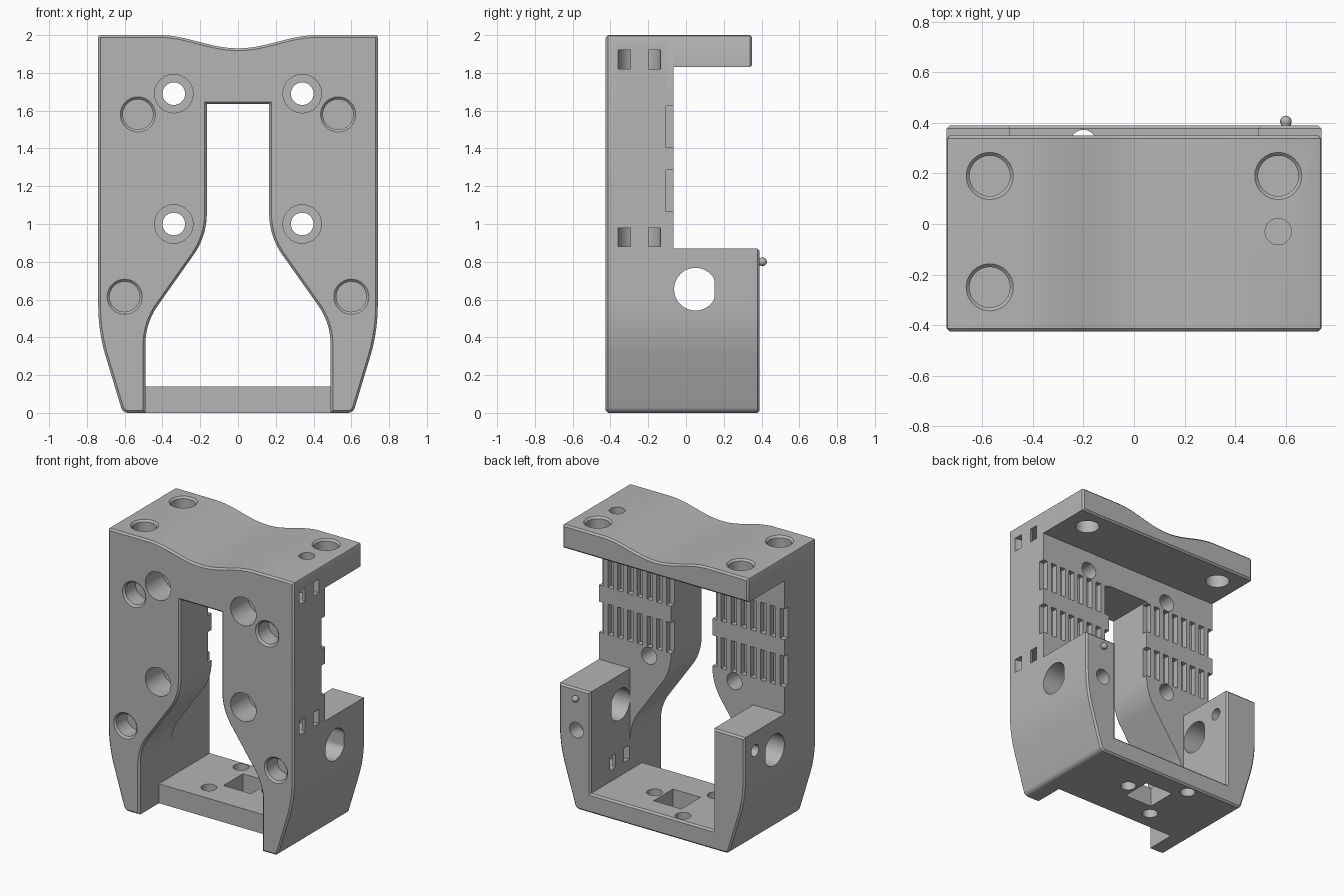
import bpy, bmesh, math
from mathutils import Vector, Matrix

if "Cube" in bpy.data.objects:
    bpy.data.objects.remove(bpy.data.objects["Cube"], do_unlink=True)

grey = bpy.data.materials.new("plain_grey")
grey.use_nodes = True
grey.diffuse_color = (0.46, 0.46, 0.46, 1)
grey.node_tree.nodes["Principled BSDF"].inputs["Base Color"].default_value = (0.46, 0.46, 0.46, 1)

FRONT, JOINT, BACK, LEDGE = -0.425, -0.065, 0.39, 0.35


def make_object(name, bm):
    bmesh.ops.recalc_face_normals(bm, faces=bm.faces)
    mesh = bpy.data.meshes.new(name)
    bm.to_mesh(mesh)
    bm.free()
    mesh.materials.append(grey)
    obj = bpy.data.objects.new(name, mesh)
    bpy.context.scene.collection.objects.link(obj)
    return obj


def fillet(points, steps=10):
    """Round the corners of an open line; each point is (x, z, radius)."""
    out = []
    for i, (x, z, r) in enumerate(points):
        p = Vector((x, z))
        if not r:
            out.append(p)
            continue
        a = (Vector(points[i - 1][:2]) - p).normalized()
        b = (Vector(points[i + 1][:2]) - p).normalized()
        half = a.angle(b) / 2
        centre = p + (a + b).normalized() * (r / math.sin(half))
        start = p + a * (r / math.tan(half)) - centre
        end = p + b * (r / math.tan(half)) - centre
        turn = start.angle(end)
        for k in range(steps + 1):
            f = k / steps
            out.append(centre + (start * math.sin((1 - f) * turn) + end * math.sin(f * turn)) / math.sin(turn))
    return out


def mirrored(half):
    """Close a right half that runs from the bottom or inside round to the other end."""
    return half + [Vector((-p.x, p.y)) for p in reversed(half)]


def prism(name, outline, y0, y1, chamfer_at=None):
    bm = bmesh.new()
    cap = bm.faces.new([bm.verts.new((p.x, y0, p.y)) for p in outline])
    ext = bmesh.ops.extrude_face_region(bm, geom=[cap])
    verts = [g for g in ext["geom"] if isinstance(g, bmesh.types.BMVert)]
    bmesh.ops.translate(bm, verts=verts, vec=(0, y1 - y0, 0))
    if not cap.is_valid or len(bm.faces) < len(outline) + 2:
        bm.faces.new([v for v in bm.verts if abs(v.co.y - y0) < 1e-6])
    bmesh.ops.recalc_face_normals(bm, faces=bm.faces)
    if chamfer_at is not None:
        rim = [e for e in bm.edges if all(abs(v.co.y - chamfer_at) < 1e-6 for v in e.verts)]
        bmesh.ops.bevel(bm, geom=rim, offset=0.012, segments=1, affect='EDGES', profile=0.5)
    return make_object(name, bm)


# ---- outlines (x, z) ----
wave = [Vector((x, 2 - 0.035 * (1 + math.cos(math.pi * x / 0.42))))
        for x in [0.42 * (1 - k / 14) for k in range(15)]]
outer = fillet([(0.49, 0, 0), (0.61, 0, 0.04), (0.74, 0.43, 0.95), (0.74, 0.87, 0)])
slot = fillet([(0, 1.635, 0), (0.165, 1.635, 0), (0.165, 0.936, 0.38), (0.49, 0.476, 0.35), (0.49, 0, 0)])
shoulder = fillet([(0.74, 1.83, 0), (0.74, 2, 0.012), (0.42, 2, 0)], 2)[:-1]

right_side = slot[1:-1] + outer[:-1] + shoulder[1:] + wave[:-1]
plate_outline = right_side + [wave[-1]] + [Vector((-p.x, p.y)) for p in reversed(right_side)]
u_outline = mirrored([Vector((0.49, 0.14)), Vector((0.49, 0.87))]
                     + list(reversed(outer))[:-1])
ledge_half = shoulder + wave[:-1]
ledge_outline = ledge_half + [wave[-1]] + [Vector((-p.x, p.y)) for p in reversed(ledge_half)]
# the bracket runs inside up, over, down the outside, across the bottom and back
floor_outline = [Vector(p) for p in ((-0.49, 0), (0.49, 0), (0.49, 0.14), (-0.49, 0.14))]

parts = [
    prism("front_plate", plate_outline, FRONT, JOINT, FRONT),
    prism("lower_bracket", u_outline, JOINT, BACK, BACK),
    prism("top_ledge", ledge_outline, JOINT, LEDGE, LEDGE),
    prism("floor_front", floor_outline, -0.2, JOINT),
]

# ---- everything cut away, gathered in one mesh ----
cut = bmesh.new()


def box(x0, x1, y0, y1, z0, z1):
    m = Matrix.Translation(((x0 + x1) / 2, (y0 + y1) / 2, (z0 + z1) / 2)) @ Matrix.Diagonal((x1 - x0, y1 - y0, z1 - z0, 1))
    bmesh.ops.create_cube(cut, size=1, matrix=m)


def lathe(start, direction, profile, sides=32):
    """Stepped round cutter; profile is (depth, radius) along the direction."""
    m = Matrix.Translation(start) @ Vector(direction).to_track_quat('Z', 'Y').to_matrix().to_4x4()
    rings = []
    for t, r in profile:
        rings.append([cut.verts.new(m @ Vector((r * math.cos(a), r * math.sin(a), t)))
                      for a in (2 * math.pi * k / sides for k in range(sides))])
    for lo, hi in zip(rings, rings[1:]):
        for k in range(sides):
            j = (k + 1) % sides
            cut.faces.new((lo[k], lo[j], hi[j], hi[k]))
    cut.faces.new(rings[0])
    cut.faces.new(rings[-1])


def pocket(start, direction, radius, depth):
    rim = radius + 0.013
    lathe(start, direction, [(-0.02, rim), (0, rim), (0.013, radius), (depth, radius)])


def tie_channel(x, y, z):
    """Curved tunnel for a strap, opening as two slots in a wall."""
    sides, grid = 32, []
    for k in range(sides):
        a = 2 * math.pi * k / sides
        grid.append([cut.verts.new((x + r * math.cos(a), y + r * math.sin(a), z + h))
                     for r, h in ((0.048, -0.05), (0.112, -0.05), (0.112, 0.05), (0.048, 0.05))])
    for k in range(sides):
        a, b = grid[k], grid[(k + 1) % sides]
        for i in range(4):
            j = (i + 1) % 4
            cut.faces.new((a[i], a[j], b[j], b[i]))


INTO, UP, DOWN = (0, 1, 0), (0, 0, 1), (0, 0, -1)
for s in (-1, 1):
    # bolt holes and magnet pockets in the front
    for z in (1.69, 1.0):
        lathe((s * 0.34, FRONT, z), INTO, [(-0.02, 0.102), (0.2, 0.102), (0.2, 0.06), (0.4, 0.06)])
    pocket((s * 0.53, FRONT, 1.58), INTO, 0.08, 0.13)
    pocket((s * 0.6, FRONT, 0.615), INTO, 0.08, 0.13)
    # through holes in the ledge
    pocket((s * 0.57, 0.19, 2), DOWN, 0.08, 0.25)
    # vertical grooves between the belt teeth
    for z0, z1 in ((1.065, 1.285), (1.405, 1.625)):
        for k in range(8):
            x = s * (0.725 - 0.078 * k)
            box(x - 0.022, x + 0.022, -0.105, -0.04, z0, z1)

pocket((-0.57, -0.25, 2), DOWN, 0.08, 0.13)
lathe((0.57, -0.03, 2), DOWN, [(-0.02, 0.052), (0.12, 0.052)])
lathe((0.6, BACK, 0.57), (0, -1, 0), [(-0.02, 0.055), (0.11, 0.055)])
lathe((-0.8, 0.27, 0.735), (1, 0, 0), [(0, 0.042), (0.4, 0.042)])

# floor window and its three screw holes
box(-0.13, 0.09, 0.02, 0.24, -0.05, 0.2)
for x, y in ((0.16, 0.13), (-0.2, 0.32), (-0.19, -0.06)):
    lathe((x, y, -0.05), UP, [(0, 0.052), (0.25, 0.052)])

# strap channels
tie_channel(0.74, -0.247, 1.87)
tie_channel(0.74, -0.247, 0.93)
tie_channel(0.49, 0.055, 0.27)

# large side opening with one flat edge
before = set(cut.verts)
lathe((-0.9, 0.05, 0.655), (1, 0, 0), [(0, 0.113), (1.8, 0.113)], 48)
for v in set(cut.verts) - before:
    v.co.y = min(v.co.y, 0.15)
bmesh.ops.dissolve_degenerate(cut, edges=cut.edges, dist=1e-6)
cutter = make_object("hole_cutter", cut)
cutter.hide_render = True

# ---- cut the parts, then drop the cutter ----
for obj in parts:
    mod = obj.modifiers.new("holes", 'BOOLEAN')
    mod.operation, mod.solver, mod.object = 'DIFFERENCE', 'EXACT', cutter
graph = bpy.context.evaluated_depsgraph_get()
graph.update()
meshes = [bpy.data.meshes.new_from_object(o.evaluated_get(graph)) for o in parts]
for obj, mesh in zip(parts, meshes):
    obj.modifiers.clear()
    obj.data = mesh
bpy.data.objects.remove(cutter, do_unlink=True)

# ---- small locating pin on the back ----
bm = bmesh.new()
turn = Matrix.Rotation(math.pi / 2, 4, 'X')
bmesh.ops.create_cone(bm, cap_ends=True, segments=20, radius1=0.02, radius2=0.02, depth=0.04,
                      matrix=Matrix.Translation((0.6, 0.39, 0.8)) @ turn)
bmesh.ops.create_uvsphere(bm, u_segments=20, v_segments=12, radius=0.023,
                          matrix=Matrix.Translation((0.6, 0.405, 0.8)))
parts.append(make_object("locating_pin", bm))

bpy.ops.object.select_all(action='DESELECT')
for obj in parts:
    obj.select_set(True)
bpy.context.view_layer.objects.active = parts[0]
bpy.ops.object.shade_smooth_by_angle(angle=math.radians(25))
